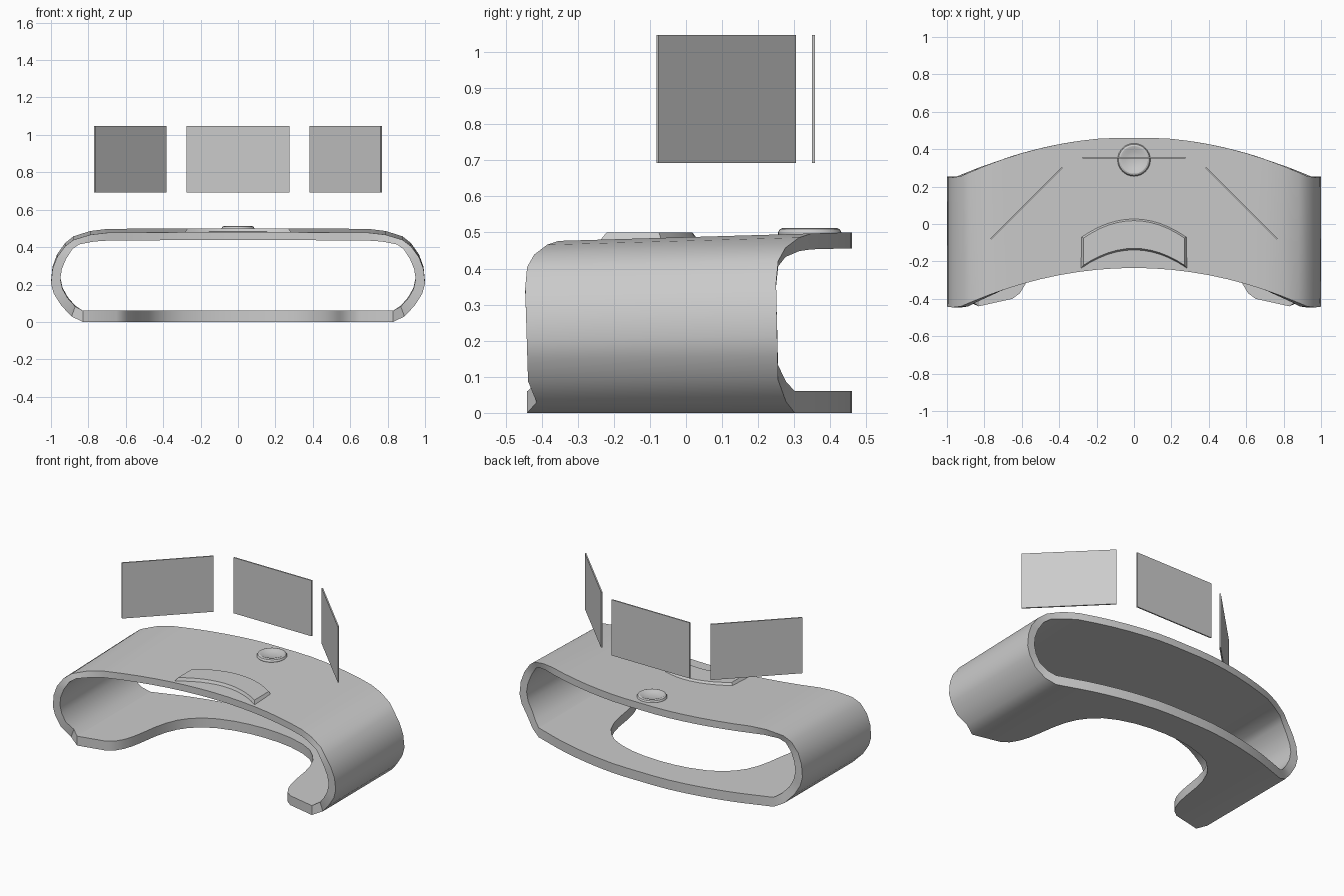
import bpy, bmesh, math

if "Cube" in bpy.data.objects:
    bpy.data.objects.remove(bpy.data.objects["Cube"])


def make(name, verts, faces, smooth=True):
    mesh = bpy.data.meshes.new(name)
    mesh.from_pydata(verts, [], faces)
    bm = bmesh.new()
    bm.from_mesh(mesh)
    bmesh.ops.recalc_face_normals(bm, faces=bm.faces)
    bm.to_mesh(mesh)
    bm.free()
    ob = bpy.data.objects.new(name, mesh)
    bpy.context.collection.objects.link(ob)
    if smooth:
        bpy.ops.object.select_all(action='DESELECT')
        ob.select_set(True)
        bpy.context.view_layer.objects.active = ob
        bpy.ops.object.shade_smooth_by_angle(angle=math.radians(30))
    return ob


def loft(name, rings, closed):
    """Join rings of equal length; closed wraps the last ring to the first, else caps."""
    n, m = len(rings[0]), len(rings)
    verts = [p for r in rings for p in r]
    faces = []
    for i in range(m if closed else m - 1):
        a, b = i * n, (i + 1) % m * n
        faces += [(a + j, a + (j + 1) % n, b + (j + 1) % n, b + j) for j in range(n)]
    if not closed:
        faces += [tuple(range(n)), tuple(range((m - 1) * n, m * n))]
    return make(name, verts, faces)


# Desk shell: closed band with curved front/back edges and a knee cutout in the floor
def front_y(x, z):
    u = min(abs(x), 0.94)
    return -0.235 - 0.24 * u * u + 0.012 * (1 - z / 0.4) * (z < 0.4)


def back_y(x, z):
    u = min(abs(x), 0.94)
    return min(0.46, 0.465 - 0.24 * u * u) - 0.03 * (z - 0.2) * u ** 6


def lift(x, y, z):
    return (x, y, z * (1 + 0.06 * y))


floor = [(0, .27), (.1, .265), (.2, .25), (.3, .22), (.38, .18), (.44, .125), (.48, .07),
         (.51, 0), (.53, -.08), (.545, -.18), (.56, -.26), (.58, -.32), (.61, -.37),
         (.65, -.4), (.83, -.44)]
# side bend: outer x, z and inner x, z
side = [(.89, .03, .87, .085), (.945, .09, .91, .13), (.985, .155, .938, .18),
        (1, .21, .95, .235), (.992, .29, .942, .29), (.968, .355, .92, .345),
        (.925, .415, .885, .4), (.88, .45, .85, .425), (.79, .477, .77, .44)]
half = []
for x, y in floor:
    half.append([(x, y, 0), (x, back_y(x, 0), 0), (x, back_y(x, 0), .06), (x, y, .06)])
for ox, oz, ix, iz in side:
    f, b = front_y(ox, oz), back_y(ox, oz)
    half.append([lift(ox, f, oz), lift(ox, b, oz), lift(ix, b, iz), lift(ix, f, iz)])
for i in range(7, -1, -1):
    x = i * 0.1
    f, b = front_y(x, .487), back_y(x, .487)
    half.append([lift(x, f, .487), lift(x, b, .487), lift(x, b, .444), lift(x, f, .444)])
mirror = [[(-x, y, z) for x, y, z in r] for r in reversed(half[1:-1])]
loft("desk_shell", half + mirror, True)

# Raised curved pad at the front of the desk top
rings = []
for i in range(-6, 7):
    t = i / 6
    x, zb, zt = .29 * t, .47, .5
    rings.append([(x, -.145 - .1 * t * t, zb), (x * .93, -.13 - .09 * t * t, zt),
                  (x * .93, .018 - .093 * t * t, zt), (x, .04 - .105 * t * t, zb)])
loft("raised_pad", rings, False)

# Round dished knob
prof = [(.086, .47), (.088, .5), (.083, .509), (.074, .513), (.062, .511), (.045, .504), (.012, .501)]
SEG = 32
rings = [[(r * math.cos(k * math.tau / SEG), .343 + r * math.sin(k * math.tau / SEG), z)
          for k in range(SEG)] for r, z in prof]
loft("knob", rings, False)


# Three floating screens
def screen(name, cx, cy, width, angle):
    c, s = math.cos(angle), math.sin(angle)
    rings = []
    for z in (.692, 1.048):
        rings.append([(cx + u * c - v * s, cy + u * s + v * c, z) for u, v in
                      ((-width / 2, -.004), (width / 2, -.004), (width / 2, .004), (-width / 2, .004))])
    loft(name, rings, False)


screen("centre_screen", 0, .353, .55, 0)
screen("right_screen", .575, .1115, .54, -math.pi / 4)
screen("left_screen", -.575, .1115, .54, math.pi / 4)
